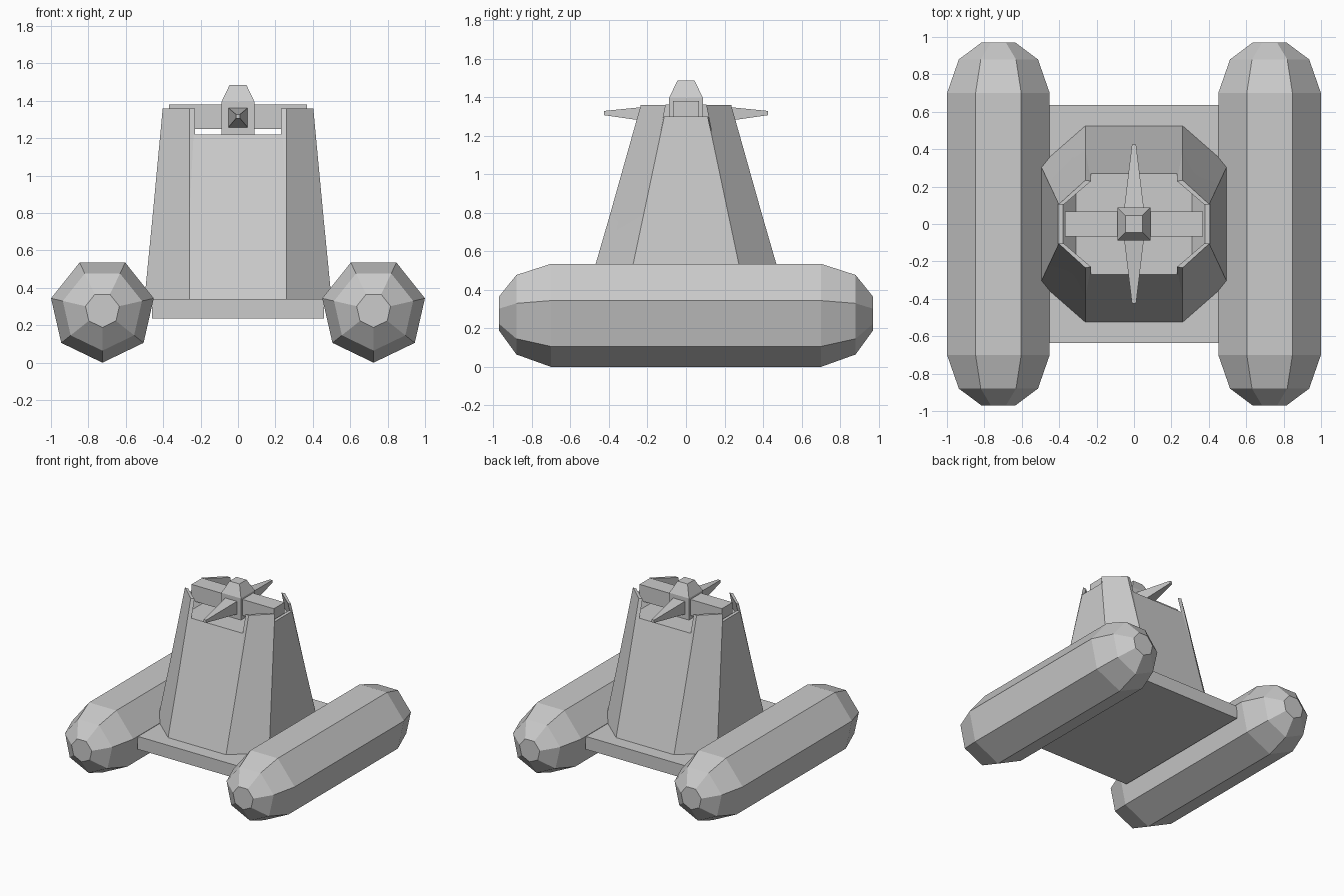
import bpy, bmesh, math

if "Cube" in bpy.data.objects:
    bpy.data.objects.remove(bpy.data.objects["Cube"])

mat = bpy.data.materials.new("plain grey")
mat.diffuse_color = (0.6, 0.6, 0.6, 1)
mat.use_nodes = True
mat.node_tree.nodes["Principled BSDF"].inputs["Base Color"].default_value = mat.diffuse_color


def loft(name, rings):
    """Skin a list of equal-length point rings and cap both ends."""
    bm = bmesh.new()
    vs = [[bm.verts.new(p) for p in ring] for ring in rings]
    n = len(vs[0])
    for a, b in zip(vs, vs[1:]):
        for i in range(n):
            j = (i + 1) % n
            bm.faces.new((a[i], a[j], b[j], b[i]))
    bm.faces.new(vs[0])
    bm.faces.new(vs[-1])
    bmesh.ops.recalc_face_normals(bm, faces=bm.faces)
    me = bpy.data.meshes.new(name)
    bm.to_mesh(me)
    bm.free()
    me.materials.append(mat)
    ob = bpy.data.objects.new(name, me)
    bpy.context.collection.objects.link(ob)
    return ob


def rect(hx, hy, z):
    return [(-hx, -hy, z), (hx, -hy, z), (hx, hy, z), (-hx, hy, z)]


# Seven-sided floats with bevelled ends
def float_ring(cx, y, r):
    angles = [-math.pi / 2 + 2 * math.pi * k / 7 for k in range(7)]
    return [(cx + r * math.cos(a), y, 0.2815 + r * math.sin(a)) for a in angles]


for side, label in ((-1, "left"), (1, "right")):
    loft(label + "_float", [float_ring(side * 0.725, y, r) for y, r in
         ((-0.97, 0.093), (-0.88, 0.217), (-0.70, 0.2815),
          (0.70, 0.2815), (0.88, 0.217), (0.97, 0.093))])

# Deck between the floats
loft("deck", [rect(0.46, 0.635, 0.235), rect(0.46, 0.635, 0.34)])


# Tower corners: A ends the front and back faces, B ends the side faces
def corner_a(z):
    return 0.26, 0.525 - 0.29 * (z - 0.34)


def corner_b(z):
    return 0.5 - 0.098 * (z - 0.34), 0.315 - 0.211 * (z - 0.34)


def tower_ring(z):
    (ax, ay), (bx, by) = corner_a(z), corner_b(z)
    return [(-ax, -ay, z), (ax, -ay, z), (bx, -by, z), (bx, by, z),
            (ax, ay, z), (-ax, ay, z), (-bx, by, z), (-bx, -by, z)]


loft("tower", [tower_ring(0.34), tower_ring(1.22)])


# Diagonal corner plates rising above the tower
def plate_ring(z, sx, sy, out):
    (ax, ay), (bx, by) = corner_a(z), corner_b(z)
    pts = [(ax, ay + out), (bx + out / 2, by + out),
           (bx - 0.025, by + out), (ax - 0.03, ay + out - 0.005)]
    return [(sx * x, sy * y, z) for x, y in pts]


for sx in (-1, 1):
    for sy in (-1, 1):
        loft("corner_plate", [plate_ring(0.34, sx, sy, -0.004),
                              plate_ring(1.36, sx, sy, 0.005)])
    # Low side wall between the corner plates
    (x0, y0), (x1, y1) = corner_b(1.22), corner_b(1.30)
    loft("side_wall", [
        [(sx * x0, -y0, 1.22), (sx * x0, y0, 1.22),
         (sx * 0.31, 0.18, 1.22), (sx * 0.31, -0.18, 1.22)],
        [(sx * x1, -y1, 1.30), (sx * x1, y1, 1.30),
         (sx * 0.38, y1, 1.30), (sx * 0.38, -y1, 1.30)]])

# Cross bar and hub
loft("cross_bar", [rect(0.37, 0.068, 1.25), rect(0.37, 0.068, 1.38)])
loft("hub", [rect(0.088, 0.088, 1.22), rect(0.088, 0.088, 1.395),
             rect(0.045, 0.045, 1.485)])

# Tapered spikes pointing forward and back
for sy, label in ((-1, "front"), (1, "back")):
    loft(label + "_spike", [
        [(-r, sy * y, z - r), (r, sy * y, z - r), (r, sy * y, z + r), (-r, sy * y, z + r)]
        for y, r, z in ((0.08, 0.053, 1.31), (0.425, 0.011, 1.317))])
